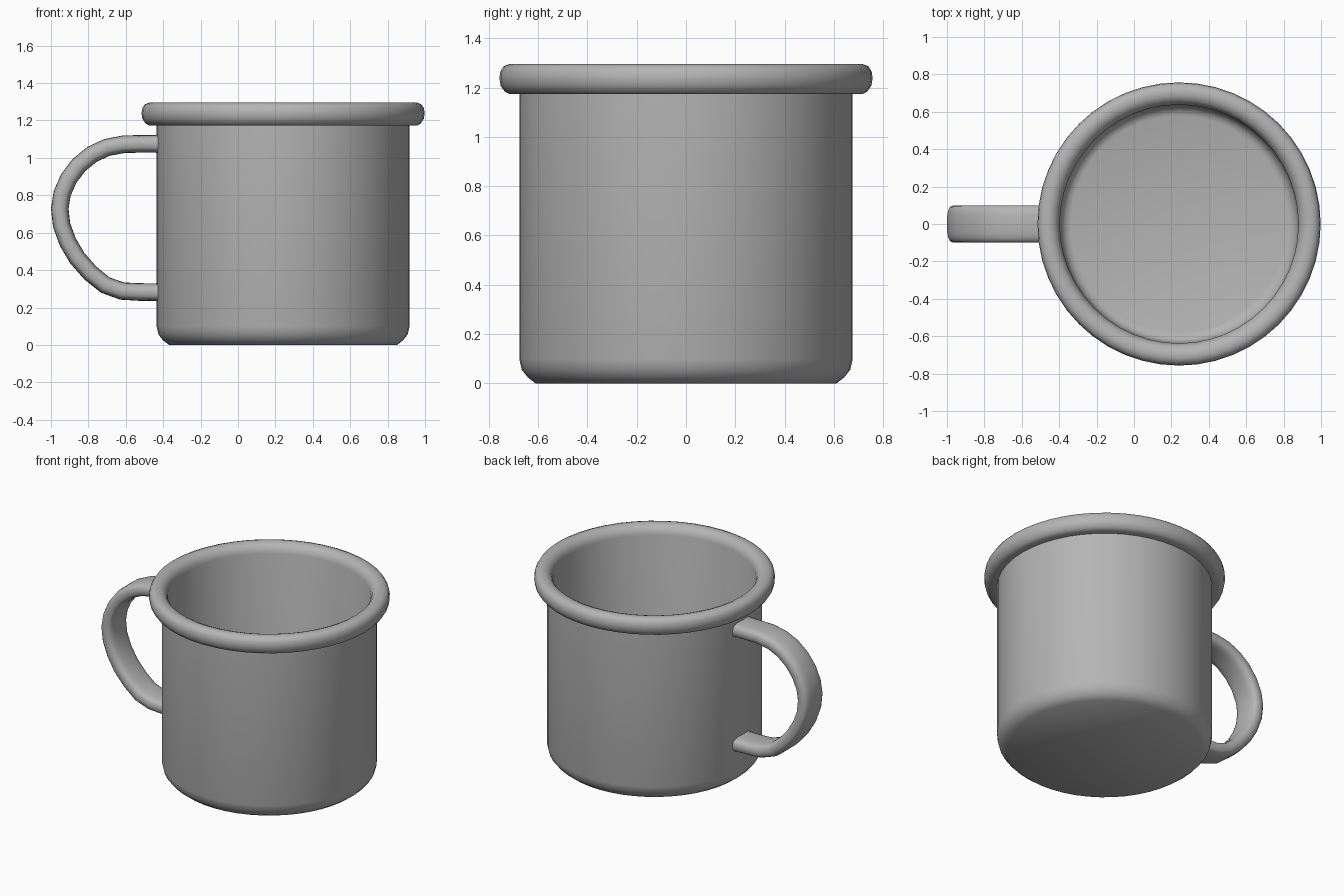
import bpy, bmesh, math
from mathutils import Vector

if "Cube" in bpy.data.objects:
    bpy.data.objects.remove(bpy.data.objects["Cube"])

CX = 0.241     # axis of the cup
SEG = 48

grey = bpy.data.materials.new("dark_grey")
grey.diffuse_color = (0.46, 0.46, 0.46, 1)
grey.use_nodes = True
grey.node_tree.nodes["Principled BSDF"].inputs["Base Color"].default_value = grey.diffuse_color


def finish(name, bm, angle):
    bmesh.ops.recalc_face_normals(bm, faces=bm.faces)
    mesh = bpy.data.meshes.new(name)
    bm.to_mesh(mesh)
    bm.free()
    mesh.materials.append(grey)
    obj = bpy.data.objects.new(name, mesh)
    bpy.context.collection.objects.link(obj)
    bpy.ops.object.select_all(action='DESELECT')
    obj.select_set(True)
    bpy.context.view_layer.objects.active = obj
    bpy.ops.object.shade_smooth_by_angle(angle=math.radians(angle))
    return obj


def bridge(bm, a, b):
    n = len(a)
    for i in range(n):
        j = (i + 1) % n
        bm.faces.new((a[i], a[j], b[j], b[i]))


# Cup: one turned profile, from the underside up, over the rolled rim, to the inner floor
profile = [(0.61, 0), (0.642, 0.025), (0.666, 0.055), (0.676, 0.098), (0.676, 1.173),
           (0.715, 1.173), (0.735, 1.183), (0.752, 1.208), (0.757, 1.238),
           (0.753, 1.265), (0.740, 1.286), (0.717, 1.295), (0.69, 1.295),
           (0.664, 1.284), (0.647, 1.262), (0.638, 1.235),
           (0.636, 0.10), (0.627, 0.065), (0.606, 0.042), (0.58, 0.034)]
bm = bmesh.new()
rings = []
for r, z in profile:
    rings.append([bm.verts.new((CX + r * math.cos(math.tau * i / SEG),
                                r * math.sin(math.tau * i / SEG), z)) for i in range(SEG)])
for a, b in zip(rings, rings[1:]):
    bridge(bm, a, b)
bm.faces.new(rings[0])     # underside
bm.faces.new(rings[-1])    # inner floor
finish("cup_body", bm, 40)

# Handle: a rounded strap swept along a path in the xz plane, slightly flared at the joints
path = [(-0.405, 1.075), (-0.44, 1.075), (-0.52, 1.075), (-0.61, 1.073), (-0.70, 1.056),
        (-0.78, 1.019), (-0.85, 0.962), (-0.905, 0.89), (-0.94, 0.81), (-0.953, 0.73),
        (-0.943, 0.64), (-0.91, 0.55), (-0.86, 0.465), (-0.79, 0.385), (-0.71, 0.32),
        (-0.62, 0.288), (-0.53, 0.283), (-0.44, 0.282), (-0.405, 0.282)]
pts = [Vector((x, 0, z)) for x, z in path]
HALF_W, HALF_T, SIDES = 0.10, 0.047, 20


def power(v):
    return math.copysign(abs(v) ** 0.65, v)


bm = bmesh.new()
rings = []
last = len(pts) - 1
for k, p in enumerate(pts):
    t = (pts[min(k + 1, last)] - pts[max(k - 1, 0)]).normalized()
    out = Vector((-t.z, 0, t.x))
    flare = 1.25 if k in (0, last) else 1.0
    ring = []
    for i in range(SIDES):
        a = math.tau * i / SIDES
        ring.append(bm.verts.new(p + out * HALF_T * flare * power(math.sin(a))
                                 + Vector((0, HALF_W * power(math.cos(a)), 0))))
    rings.append(ring)
for a, b in zip(rings, rings[1:]):
    bridge(bm, a, b)
bm.faces.new(rings[0])
bm.faces.new(rings[-1])
finish("handle", bm, 50)
